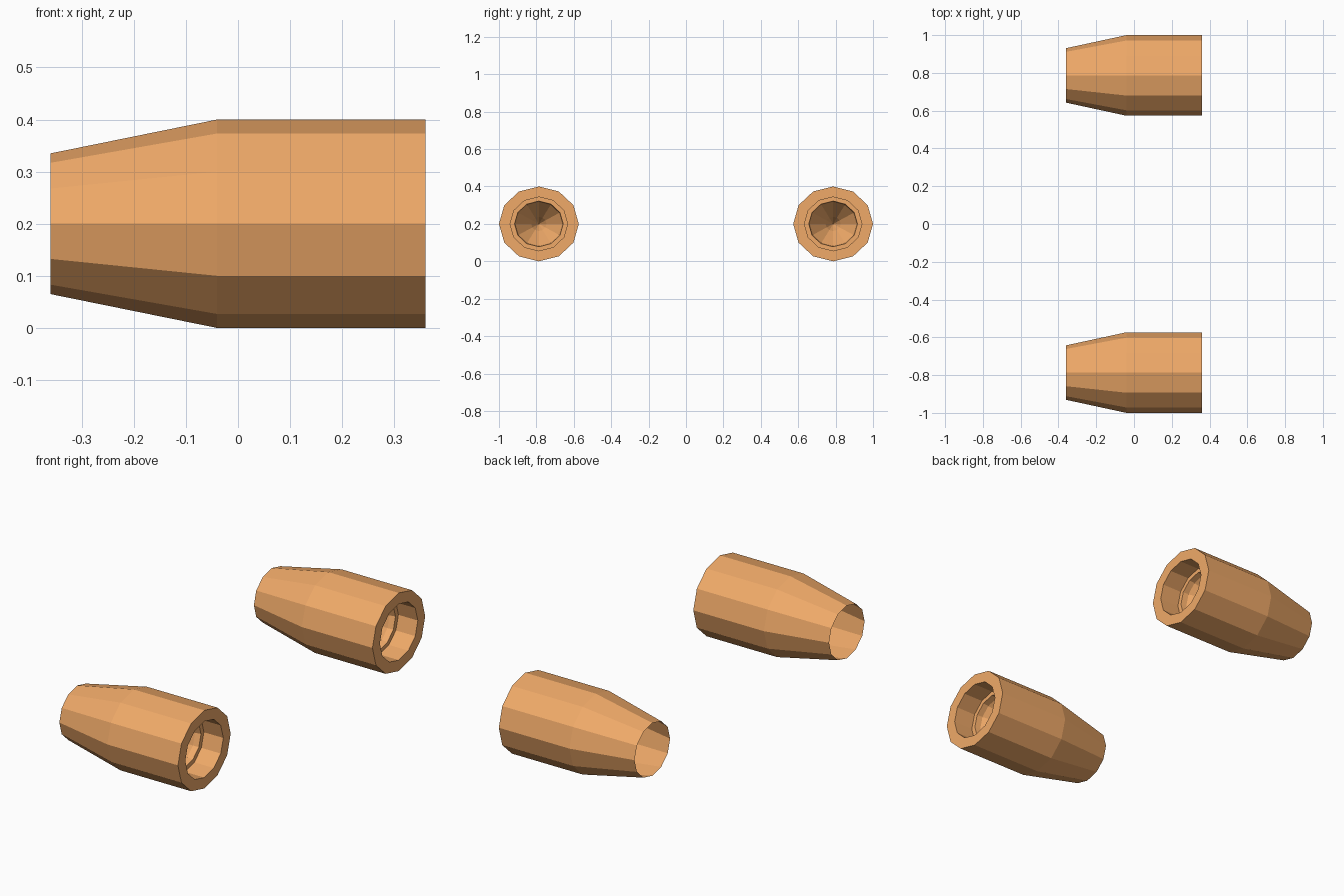
import bpy, bmesh, math

if "Cube" in bpy.data.objects:
    bpy.data.objects.remove(bpy.data.objects["Cube"])

SIDES = 12
STRETCH_Y = 1.067      # barrels are slightly wider than tall
CENTER_Y, CENTER_Z = 0.7866, 0.2

mat = bpy.data.materials.new("orange_shell")
mat.diffuse_color = (0.87, 0.40, 0.14, 1)
mat.use_nodes = True
mat.node_tree.nodes["Principled BSDF"].inputs["Base Color"].default_value = mat.diffuse_color


def lathe_x(name, profile, y):
    """Spin an (x, radius) profile around the x axis into a faceted shell."""
    bm = bmesh.new()
    rings = []
    for x, r in profile:
        if r == 0:
            rings.append([bm.verts.new((x, 0, 0))] * SIDES)
            continue
        rings.append([bm.verts.new((x,
                                    r * STRETCH_Y * math.cos(2 * math.pi * i / SIDES),
                                    r * math.sin(2 * math.pi * i / SIDES)))
                      for i in range(SIDES)])
    for a, b in zip(rings, rings[1:]):
        for i in range(SIDES):
            j = (i + 1) % SIDES
            corners = list(dict.fromkeys((a[i], a[j], b[j], b[i])))
            bm.faces.new(corners)
    bmesh.ops.recalc_face_normals(bm, faces=bm.faces)
    # The tapered outer skin must face away from the axis
    bm.faces.ensure_lookup_table()
    f = bm.faces[0]
    c = f.calc_center_median()
    if f.normal.y * c.y + f.normal.z * c.z < 0:
        bmesh.ops.reverse_faces(bm, faces=bm.faces)
    mesh = bpy.data.meshes.new(name)
    bm.to_mesh(mesh)
    bm.free()
    mesh.materials.append(mat)
    ob = bpy.data.objects.new(name, mesh)
    ob.location = (0, y, CENTER_Z)
    bpy.context.collection.objects.link(ob)
    return ob


# Open tapered end, barrel, flat rim, recess, stepped lip, inner funnel
profile = [(-0.36, 0.135), (-0.04, 0.2), (0.36, 0.2),
           (0.36, 0.144), (0.25, 0.144), (0.25, 0.122),
           (0.22, 0.117), (0.11, 0.038), (0.03, 0)]

for side, sign in (("left", -1), ("right", 1)):
    lathe_x(f"{side}_nozzle", profile, sign * CENTER_Y)
